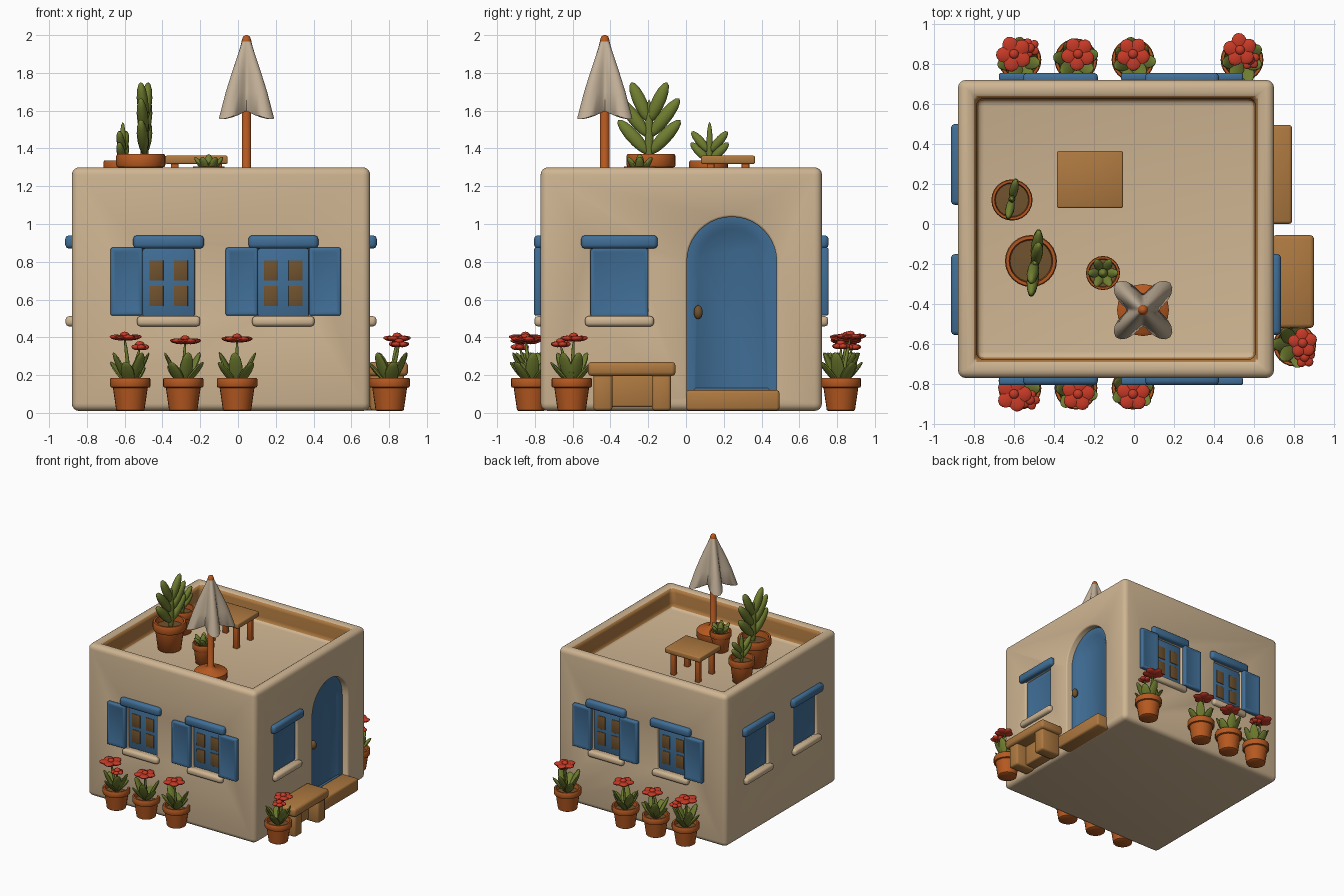
import bpy, bmesh, math
from mathutils import Vector, Matrix

if "Cube" in bpy.data.objects:
    bpy.data.objects.remove(bpy.data.objects["Cube"])

def mat(name, r, g, b):
    m = bpy.data.materials.new(name)
    lin = [((c / 255 + 0.055) / 1.055) ** 2.4 for c in (r, g, b)]
    m.diffuse_color = (*lin, 1)
    m.use_nodes = True
    m.node_tree.nodes["Principled BSDF"].inputs["Base Color"].default_value = m.diffuse_color
    return m

PLASTER = mat("plaster", 207, 181, 146)
WOOD = mat("wood", 174, 121, 64)
CLAY = mat("terracotta", 182, 89, 32)
BLUE = mat("blue paint", 64, 110, 150)
GREEN = mat("leaf green", 112, 126, 48)
RED = mat("flower red", 200, 58, 38)
CLOTH = mat("canvas", 194, 176, 152)
DARK = mat("dark brown", 112, 82, 46)

def finish(bm, name, *mats):
    bmesh.ops.recalc_face_normals(bm, faces=bm.faces)
    me = bpy.data.meshes.new(name)
    bm.to_mesh(me)
    bm.free()
    for m in mats:
        me.materials.append(m)
    ob = bpy.data.objects.new(name, me)
    bpy.context.collection.objects.link(ob)
    return ob

def add_box(bm, p, q):
    c = [(a + b) / 2 for a, b in zip(p, q)]
    s = [abs(a - b) for a, b in zip(p, q)]
    return bmesh.ops.create_cube(bm, size=1, matrix=Matrix.Translation(c) @ Matrix.Diagonal((*s, 1)))

def box(name, p, q, m, bevel=0.012, inset=None):
    bm = bmesh.new()
    add_box(bm, p, q)
    bmesh.ops.bevel(bm, geom=bm.edges[:], offset=bevel, segments=2, profile=0.5, affect='EDGES')
    if inset is not None:
        fs = [f for f in bm.faces if abs(f.normal[inset]) > 0.99]
        bmesh.ops.inset_individual(bm, faces=fs, thickness=0.022, depth=-0.006)
    return finish(bm, name, m)

def lathe(bm, profile, at, n=24, index=lambda i: 0):
    rings = [[bm.verts.new((at[0] + r * math.cos(k * math.tau / n), at[1] + r * math.sin(k * math.tau / n),
                            at[2] + z)) for k in range(n)] for r, z in profile]
    for i in range(len(rings) - 1):
        for k in range(n):
            j = (k + 1) % n
            bm.faces.new((rings[i][k], rings[i][j], rings[i + 1][j], rings[i + 1][k])).material_index = index(i)
    bm.faces.new(rings[0][::-1]).material_index = index(0)
    bm.faces.new(rings[-1]).material_index = index(len(rings) - 2)

def blob(bm, base, tip, w, t, normal=(0, 0, 1), index=0):
    """Flattened ellipsoid from base to tip, thin along the normal."""
    base, tip = Vector(base), Vector(tip)
    d = tip - base
    z = d.normalized()
    x = z.cross(Vector(normal))
    x = x.normalized() if x.length > 0.05 else z.orthogonal().normalized()
    M = Matrix((x, z.cross(x), z)).transposed().to_4x4()
    M = Matrix.Translation((base + tip) / 2) @ M @ Matrix.Diagonal((w / 2, t / 2, d.length / 2, 1))
    vs = bmesh.ops.create_uvsphere(bm, u_segments=10, v_segments=7, radius=1, matrix=M)['verts']
    for f in {f for v in vs for f in v.link_faces}:
        f.material_index = index

# Walls: u runs along the wall, o points outward
WALL = {'front': lambda u, o, z: (u, -0.77 - o, z), 'back': lambda u, o, z: (u, 0.72 + o, z),
        'left': lambda u, o, z: (-0.88 - o, u, z), 'right': lambda u, o, z: (0.70 + o, u, z)}
# wall, opening from, opening to, shutter sides, glazed
WINDOWS = [(w, *r) for w in ('front', 'back') for r in ((-0.505, -0.23, (-1,), True), (0.105, 0.375, (-1, 1), True))]
WINDOWS += [('right', -0.505, -0.20, (), False), ('left', -0.505, -0.20, (), False), ('left', 0.145, 0.45, (), False)]

def arch(x0, x1, y0, y1, z0, bm):
    c, r = (y0 + y1) / 2, (y1 - y0) / 2
    pts = [(y0, z0), (y1, z0)] + [(c + r * math.cos(a * math.pi / 20), 0.80 + r * math.sin(a * math.pi / 20))
                                  for a in range(21)]
    f = bm.faces.new([bm.verts.new((x0, y, z)) for y, z in pts])
    new = bmesh.ops.extrude_face_region(bm, geom=[f])['geom']
    bmesh.ops.translate(bm, verts=[v for v in new if isinstance(v, bmesh.types.BMVert)], vec=(x1 - x0, 0, 0))
    bmesh.ops.recalc_face_normals(bm, faces=bm.faces)

# House body with sunken roof terrace
FLOOR = 1.13
bm = bmesh.new()
add_box(bm, (-0.88, -0.77, 0.01), (0.70, 0.72, 1.30))
top = max(bm.faces, key=lambda f: f.calc_center_median().z)
bmesh.ops.inset_individual(bm, faces=[top], thickness=0.13)
new = bmesh.ops.extrude_face_region(bm, geom=[top])['geom']
bmesh.ops.delete(bm, geom=[top], context='FACES_ONLY') if top.is_valid else None
bmesh.ops.translate(bm, verts=[v for v in new if isinstance(v, bmesh.types.BMVert)], vec=(0, 0, FLOOR - 1.30))
for f in bm.faces:
    c = f.calc_center_median()
    if abs(f.normal.z) < 0.5 and c.z > 1.15:
        f.material_index = 1
house = finish(bm, "house_walls", PLASTER, WOOD)

# Niches for door and windows
bm = bmesh.new()
for w, a, b, sides, glazed in WINDOWS:
    add_box(bm, WALL[w](a, -0.05, 0.51), WALL[w](b, 0.1, 0.87))
arch(0.63, 0.80, 0.005, 0.48, 0.08, bm)
cutter = finish(bm, "niche_cutter", PLASTER)
cutter.hide_render = True
bv = house.modifiers.new("round", 'BEVEL')
bv.width, bv.segments, bv.limit_method = 0.04, 4, 'ANGLE'
bo = house.modifiers.new("niches", 'BOOLEAN')
bo.object, bo.operation, bo.solver = cutter, 'DIFFERENCE', 'EXACT'
soft = house.modifiers.new("soft_niches", 'BEVEL')
soft.width, soft.segments, soft.limit_method, soft.angle_limit = 0.012, 2, 'ANGLE', math.radians(50)
bpy.context.view_layer.objects.active = house
for m in list(house.modifiers):
    bpy.ops.object.modifier_apply(modifier=m.name)
bpy.data.objects.remove(cutter)

# Windows: panel, panes, lintel, sill, shutters
for w, a, b, sides, glazed in WINDOWS:
    P = WALL[w]
    axis = 1 if w in ('front', 'back') else 0
    mid = (a + b) / 2
    box(w + "_window_panel", P(a, -0.07, 0.51), P(b, -0.022, 0.87), BLUE, 0.006, None if glazed else axis)
    if glazed:
        for s in (-1, 1):
            for z in (0.565, 0.70):
                box(w + "_window_pane", P(mid + s * 0.028, -0.024, z), P(mid + s * 0.102, -0.017, z + 0.108), DARK, 0.002)
    box(w + "_window_lintel", P(a - 0.05, -0.03, 0.87), P(b + 0.05, 0.035, 0.94), BLUE, 0.02)
    box(w + "_window_sill", P(a - 0.03, -0.03, 0.458), P(b + 0.03, 0.033, 0.512), PLASTER, 0.018)
    for s in sides:
        e = a if s < 0 else b
        box(w + "_shutter", P(e, -0.005, 0.515), P(e + s * 0.17, 0.035, 0.875), BLUE, 0.01, axis)

# Door, knob and step
bm = bmesh.new()
arch(0.60, 0.645, 0.0, 0.485, 0.08, bm)
f = [f for f in bm.faces if f.normal.x > 0.9]
bmesh.ops.inset_region(bm, faces=f, thickness=0.06, depth=0)
bmesh.ops.inset_region(bm, faces=f, thickness=0.012, depth=-0.01)
finish(bm, "door", BLUE)
bm = bmesh.new()
blob(bm, (0.665, 0.065, 0.495), (0.665, 0.065, 0.57), 0.05, 0.05, (1, 0, 0))
finish(bm, "door_knob", DARK)
box("door_step", (0.60, 0.0, 0.012), (0.79, 0.495, 0.12), WOOD, 0.015)

# Bench
box("bench_seat", (0.69, -0.52, 0.195), (0.90, -0.055, 0.27), WOOD, 0.02)
for y in (-0.49, -0.18):
    box("bench_leg", (0.70, y, 0.012), (0.88, y + 0.10, 0.21), WOOD, 0.015)
box("bench_back_panel", (0.69, -0.42, 0.03), (0.79, -0.15, 0.21), WOOD)

# Flower pots around the house
def pot(name, x, y, z, r, h):
    bm = bmesh.new()
    shape = ((0.62, 0), (0.70, 0.03), (0.86, 0.7), (0.97, 0.72), (1, 0.76), (1, 0.96), (0.96, 1), (0.84, 1), (0.80, 0.8), (0.05, 0.82))
    lathe(bm, [(r * a, h * b) for a, b in shape], (x, y, z), index=lambda i: int(i >= 8))
    finish(bm, name, CLAY, DARK)

def flowers(x, y, heads, turn):
    bm = bmesh.new()
    for k in range(7):
        a = turn + k * math.tau / 7
        l, h = (0.115, 0.27) if k % 2 else (0.10, 0.32)
        c, s = math.cos(a), math.sin(a)
        blob(bm, (x + 0.01 * c, y + 0.01 * s, 0.15), (x + l * c, y + l * s, h), 0.075, 0.025)
    for dx, dy, z, r in heads:
        p = Vector((x + dx, y + dy, z))
        blob(bm, (x, y, 0.15), p, 0.02, 0.02)
        for k in range(5):
            a = turn + k * math.tau / 5
            d = Vector((math.cos(a), math.sin(a), 0.1)) * r
            blob(bm, p - d * 0.1, p + d, r * 0.95, 0.03, index=1)
        blob(bm, p, p + Vector((0, 0, 0.035)), 0.05, 0.05, (1, 0, 0), 1)
    finish(bm, "flower_plant", GREEN, RED)

POTS = [(-0.57, s, ((-0.03, 0.03 * s, 0.395, 0.09), (0.05, 0.06 * s, 0.345, 0.05))) for s in (-1, 1)]
POTS += [(-0.29, s, ((0.01, 0.03 * s, 0.375, 0.085),)) for s in (-1, 1)]
POTS += [(-0.005, s, ((0.0, 0.03 * s, 0.385, 0.085),)) for s in (-1, 1)]
POTS += [(0.54, 1, ((-0.01, 0.05, 0.40, 0.085), (0.04, 0.0, 0.35, 0.05)))]
for i, (x, s, heads) in enumerate(POTS):
    pot("flower_pot", x, 0.82 * s, 0.01, 0.107, 0.175)
    flowers(x, 0.82 * s, heads, i * 0.7)
pot("flower_pot", 0.803, -0.605, 0.01, 0.107, 0.175)
flowers(0.803, -0.605, ((0.04, 0.01, 0.39, 0.075), (0.05, -0.06, 0.36, 0.055)), 0.4)

# Roof pots and plants
pot("large_roof_pot", -0.515, -0.185, FLOOR, 0.13, 0.24)
pot("medium_roof_pot", -0.61, 0.12, FLOOR, 0.103, 0.205)
pot("small_roof_pot", -0.155, -0.245, FLOOR, 0.085, 0.175)
def pad_plant(name, x, y, z0, z1, pairs, w, t):
    bm = bmesh.new()
    blob(bm, (x, y, z0), (x, y, z1), t * 0.8, t * 0.8, (1, 0, 0))
    for zb, dy, zt in pairs:
        for s in (-1, 1):
            blob(bm, (x, y, zb), (x + s * 0.02, y + s * dy, zt), w, t, (1, 0, 0))
    finish(bm, name, GREEN)
pad_plant("large_roof_plant", -0.495, -0.195, 1.28, 1.66,
          ((1.37, 0.165, 1.55), (1.46, 0.16, 1.665), (1.54, 0.095, 1.75)), 0.075, 0.06)
pad_plant("medium_roof_plant", -0.61, 0.125, 1.27, 1.54, ((1.33, 0.10, 1.43), (1.38, 0.095, 1.49)), 0.05, 0.045)
bm = bmesh.new()
for k in range(6):
    a = k * math.tau / 6
    c, s = math.cos(a), math.sin(a)
    blob(bm, (-0.155, -0.245, 1.26), (-0.155 + 0.075 * c, -0.245 + 0.075 * s, 1.355), 0.05, 0.03)
blob(bm, (-0.155, -0.245, 1.26), (-0.155, -0.245, 1.37), 0.05, 0.05, (1, 0, 0))
finish(bm, "small_roof_plant", GREEN)

# Roof table
box("table_top", (-0.385, 0.08, 1.318), (-0.055, 0.365, 1.362), WOOD, 0.008)
for x in (-0.355, -0.125):
    for y in (0.11, 0.295):
        box("table_leg", (x, y, FLOOR - 0.01), (x + 0.04, y + 0.04, 1.325), CLAY, 0.006)

# Closed umbrella
ux, uy = 0.045, -0.43
bm = bmesh.new()
lathe(bm, ((0.12, -0.01), (0.13, 0.01), (0.13, 0.055), (0.11, 0.07), (0.04, 0.08), (0.025, 0.10), (0.025, 0.80),
           (0.026, 0.84), (0.018, 0.863), (0.005, 0.87)), (ux, uy, FLOOR), 20)
finish(bm, "umbrella_stand_and_pole", CLAY)
bm = bmesh.new()
N, rows = 48, []
for r, z, amp, drop in ((0.026, 1.965, 0, 0), (0.048, 1.90, 0.15, 0), (0.078, 1.80, 0.3, 0), (0.105, 1.70, 0.36, 0),
                        (0.137, 1.58, 0.40, 0.025), (0.125, 1.575, 0.40, 0.02), (0.06, 1.72, 0.3, 0), (0.02, 1.80, 0, 0)):
    rows.append([])
    for k in range(N):
        a = k * math.tau / N
        f = -math.cos(4 * a)
        R = r * (1 + amp * f)
        rows[-1].append(bm.verts.new((ux + R * math.cos(a), uy + R * math.sin(a), z - drop * f)))
for p, q in zip(rows, rows[1:]):
    for k in range(N):
        bm.faces.new((p[k], p[k - 1], q[k - 1], q[k]))
finish(bm, "umbrella_canopy", CLOTH)

bpy.ops.object.select_all(action='SELECT')
bpy.ops.object.shade_smooth_by_angle(angle=math.radians(48))
